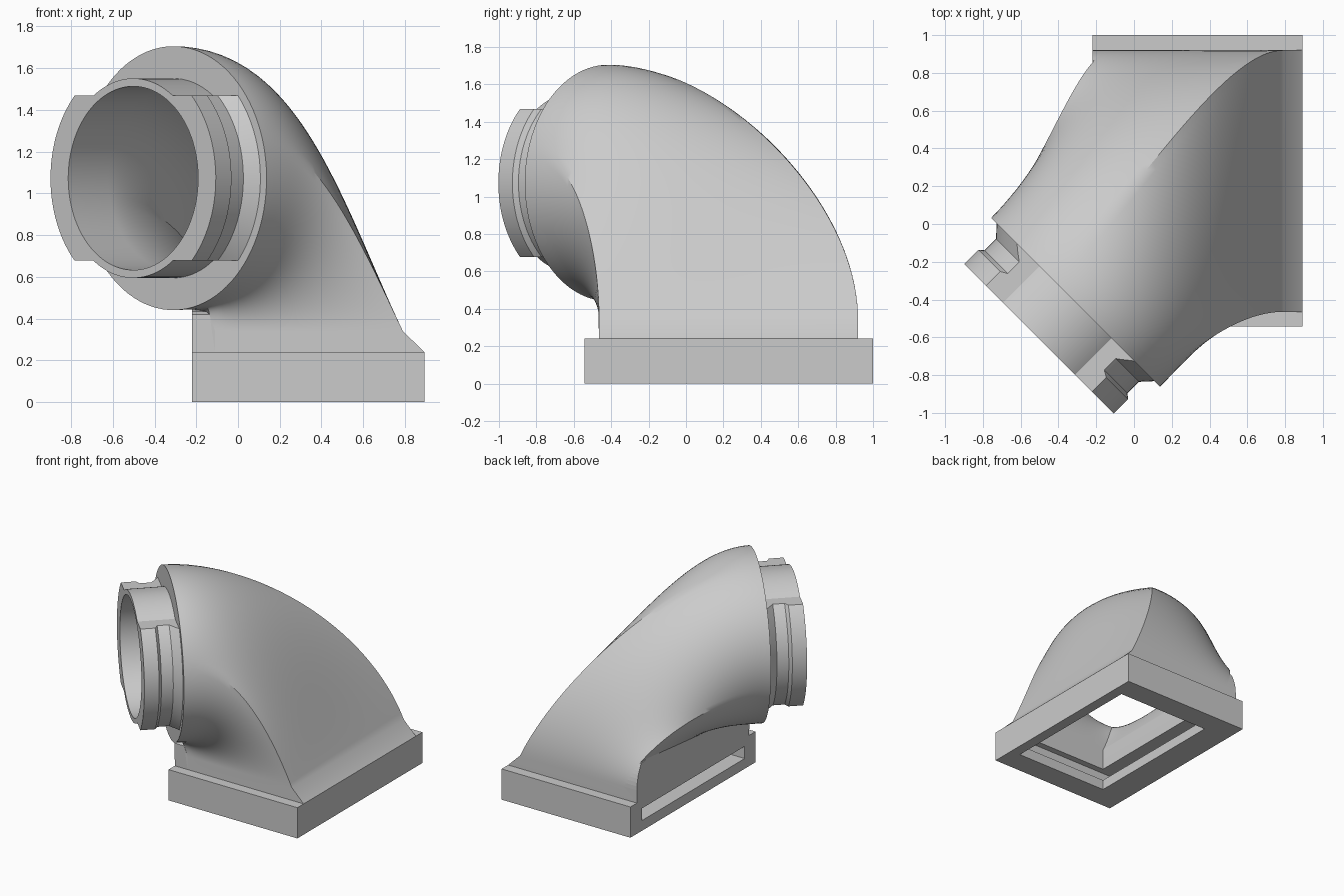
import bpy, bmesh, math
from mathutils import Vector

if "Cube" in bpy.data.objects:
    bpy.data.objects.remove(bpy.data.objects["Cube"], do_unlink=True)

grey = bpy.data.materials.new("light_grey")
grey.use_nodes = True
colour = (0.6, 0.6, 0.6, 1)
grey.diffuse_color = colour
grey.node_tree.nodes["Principled BSDF"].inputs["Base Color"].default_value = colour

SIDE = 24                      # points along each quarter
N = SIDE * 4
STEPS = 40                     # sections along the elbow
TWIST = math.radians(16)       # where the first mouth corner meets the flange
LEFT, RIGHT, FRONT, BACK = -0.22, 0.893, -0.465, 0.92
CENTRE = Vector((-0.31, -0.415, 1.073))
U = Vector((1, -1, 0)).normalized()
W = Vector((-1, -1, 0)).normalized()
Z = Vector((0, 0, 1))


def finish(bm, name, smooth=True):
    bmesh.ops.recalc_face_normals(bm, faces=bm.faces)
    mesh = bpy.data.meshes.new(name)
    bm.to_mesh(mesh)
    bm.free()
    mesh.materials.append(grey)
    ob = bpy.data.objects.new(name, mesh)
    bpy.context.collection.objects.link(ob)
    if smooth:
        bpy.ops.object.select_all(action='DESELECT')
        ob.select_set(True)
        bpy.context.view_layer.objects.active = ob
        bpy.ops.object.shade_smooth_by_angle(angle=math.radians(28))
    return ob


def skin(rings):
    """Closed tube through a cyclic list of equal rings."""
    bm = bmesh.new()
    rows = [[bm.verts.new(p) for p in ring] for ring in rings]
    for a, b in zip(rows, rows[1:] + rows[:1]):
        for i in range(len(a)):
            j = (i + 1) % len(a)
            bm.faces.new((a[i], a[j], b[j], b[i]))
    return bm


def circle(r, w):
    angles = [TWIST + 2 * math.pi * i / N for i in range(N)]
    return [CENTRE + W * w + (U * math.cos(t) + Z * math.sin(t)) * r for t in angles]


def rect(x0, x1, y0, y1, z):
    c = [Vector(p) for p in ((x1, y0, z), (x1, y1, z), (x0, y1, z), (x0, y0, z))]
    return [c[k].lerp(c[(k + 1) % 4], i / SIDE) for k in range(4) for i in range(SIDE)]


def sweep(start, end):
    """Curved transition from the rectangular mouth to the round one."""
    rings = []
    for s in range(STEPS + 1):
        t = s / STEPS
        ring = []
        for p, q in zip(start, end):
            k = 0.8 * (q - p).length + 0.15
            d0 = Vector((-0.5, 0, 1.05)) * k
            h = t * t * (3 - 2 * t)
            ring.append(p * (1 - h) + q * h + d0 * (t * (1 - t) ** 2)
                        + W * k * (t ** 3 - t ** 2))
        rings.append(ring)
    return rings


def hull(name, corners):
    """Flat-sided solid around a set of points."""
    bm = bmesh.new()
    for p in corners:
        bm.verts.new(p)
    result = bmesh.ops.convex_hull(bm, input=bm.verts)
    spare = [g for g in result["geom_interior"] if isinstance(g, bmesh.types.BMVert)]
    bmesh.ops.delete(bm, geom=spare, context='VERTS')
    bmesh.ops.dissolve_limit(bm, angle_limit=0.01, verts=bm.verts, edges=bm.edges)
    return finish(bm, name, False)


def box(name, x0, x1, y0, y1, z0, z1):
    return hull(name, [(x, y, z) for x in (x0, x1) for y in (y0, y1) for z in (z0, z1)])


# Hollow elbow with round flange and spigot
outer = sweep(rect(-0.11, 0.79, FRONT, BACK, 0.34), circle(0.632, 0))
inner = sweep(rect(0.0, 0.71, -0.36, 0.82, 0.34), circle(0.44, 0))
rings = [rect(LEFT, RIGHT, FRONT, BACK, 0.24)] + outer
rings += [circle(0.478, 0), circle(0.478, 0.272), circle(0.44, 0.272)]
rings += inner[::-1] + [rect(0.0, 0.81, -0.36, 0.82, 0.24)]
finish(skin(rings), "elbow_duct")

# Grooved coupling lugs, trimmed flat above and below
profile = [(0.46, 0), (0.59, 0), (0.535, 0.06), (0.535, 0.145),
           (0.56, 0.166), (0.56, 0.272), (0.46, 0.272)]
bm = skin([circle(r, w) for r, w in profile])
for side in (1, -1):
    bmesh.ops.bisect_plane(bm, geom=bm.verts[:] + bm.edges[:] + bm.faces[:],
                           plane_co=CENTRE + Z * 0.395 * side,
                           plane_no=Z * side, clear_outer=True)
    bmesh.ops.holes_fill(bm, edges=[e for e in bm.edges if e.is_boundary], sides=0)
finish(bm, "coupling_lugs")

# Upright wall under the elbow, flush with the base and following its underside
under = [p for ring in outer[:STEPS // 2] for p in ring[2 * SIDE:3 * SIDE + 1]
         if p.x > LEFT and p.y > FRONT - 0.005 and p.z < 0.6]
foot = [Vector((x, y, 0.24)) for x in (LEFT, -0.11) for y in (FRONT, BACK)]
hull("side_wall", foot + under + [Vector((LEFT, p.y, p.z)) for p in under])

# Rectangular base with through opening and sliding slot
base = box("base_frame", LEFT, RIGHT, -0.543, 1.0, 0, 0.24)
cutters = [box("opening_cutter", 0.0, 0.81, -0.36, 0.82, -0.1, 0.4),
           box("slot_cutter", -0.4, 0.85, -0.41, 0.86, 0.08, 0.175)]
for cutter in cutters:
    cutter.hide_render = True
    cutter.hide_viewport = True
    cutter.display_type = 'WIRE'
    mod = base.modifiers.new(cutter.name, 'BOOLEAN')
    mod.operation = 'DIFFERENCE'
    mod.solver = 'EXACT'
    mod.object = cutter
